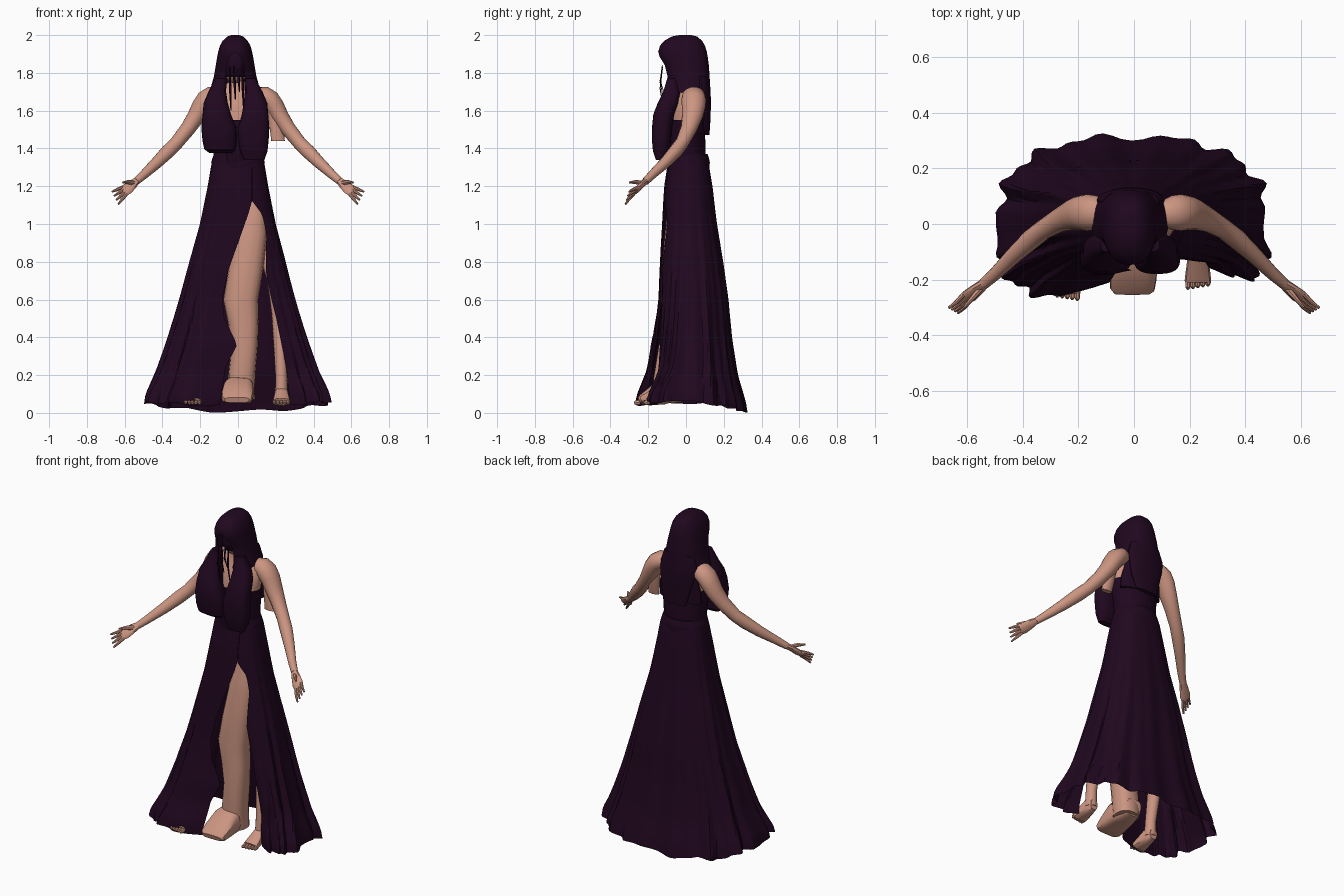
import bpy, bmesh, math
from mathutils import Vector


def material(name, rgb):
    m = bpy.data.materials.new(name)
    m.diffuse_color = (*rgb, 1)
    return m


CLOTH = material("dark plum cloth", (0.014, 0.0022, 0.0135))
SKIN = material("skin", (0.60, 0.30, 0.22))


def finish(name, bm, *mats, angle=35):
    bmesh.ops.recalc_face_normals(bm, faces=bm.faces)
    me = bpy.data.meshes.new(name)
    bm.to_mesh(me)
    bm.free()
    ob = bpy.data.objects.new(name, me)
    bpy.context.collection.objects.link(ob)
    for m in mats:
        me.materials.append(m)
    bpy.ops.object.select_all(action='DESELECT')
    ob.select_set(True)
    bpy.context.view_layer.objects.active = ob
    bpy.ops.object.shade_smooth_by_angle(angle=math.radians(angle))
    return ob


def bridge(bm, rows, closed):
    for a, b in zip(rows, rows[1:]):
        n = len(a)
        for i in range(n if closed else n - 1):
            j = (i + 1) % n
            bm.faces.new((a[i], a[j], b[j], b[i]))


def power(v, p):
    return math.copysign(abs(v) ** p, v)


def level(name, rings, mat, n=20, p=1.0):
    """Stack of horizontal oval rings: (x, y, z, half width, half depth)."""
    bm = bmesh.new()
    rows = []
    for x, y, z, w, d in rings:
        rows.append([bm.verts.new((x + w * power(math.cos(t), p), y + d * power(math.sin(t), p), z))
                     for t in (2 * math.pi * i / n for i in range(n))])
    bridge(bm, rows, True)
    bm.faces.new(rows[0])
    bm.faces.new(rows[-1])
    return finish(name, bm, mat)


def limb(name, pts, mat, ref, n=12, p=1.0):
    """Tube along points (x, y, z, radius along ref, other radius)."""
    bm = bmesh.new()
    P = [Vector(q[:3]) for q in pts]
    rows = []
    for i, q in enumerate(pts):
        t = (P[min(i + 1, len(P) - 1)] - P[max(i - 1, 0)]).normalized()
        u = (Vector(ref) - t * t.dot(Vector(ref))).normalized()
        v = t.cross(u)
        rows.append([bm.verts.new(P[i] + u * q[3] * power(math.cos(a), p) + v * q[4] * power(math.sin(a), p))
                     for a in (2 * math.pi * k / n for k in range(n))])
    bridge(bm, rows, True)
    bm.faces.new(rows[0])
    bm.faces.new(rows[-1])
    return finish(name, bm, mat)


def lookup(table, z):
    """Linear interpolation in rows sorted by falling z."""
    if z >= table[0][0]:
        return table[0][1:]
    for a, b in zip(table, table[1:]):
        if z >= b[0]:
            f = (a[0] - z) / (a[0] - b[0])
            return [u + (v - u) * f for u, v in zip(a[1:], b[1:])]
    return table[-1][1:]


# Skirt: flared pleated sheet, open along a front slit, squarer in front than behind
SHAPE = [(1.37, .125, -.09, .105), (1.32, .14, -.097, .12), (1.2, .16, -.115, .14),
         (1.0, .20, -.127, .163), (.8, .253, -.142, .195), (.6, .303, -.157, .222),
         (.4, .358, -.182, .24), (.2, .418, -.215, .268), (.05, .472, -.265, .305), (0, .482, -.272, .315)]
SLIT = [(1.12, .075, .077), (1.05, .055, .13), (.95, .02, .152), (.75, -.05, .15), (.6, -.08, .18),
        (.5, -.07, .205), (.35, .0, .235), (.22, -.06, .26), (0, -.09, .28)]
COLS, ROWS = 120, 44
bm = bmesh.new()
rows = []
for r in range(ROWS + 1):
    z = 1.37 * (1 - r / ROWS)
    w, yf, yb = lookup(SHAPE, z)
    xl, xr = lookup(SLIT, z)
    drop = 1 - z / 1.37
    pf = .85 - .3 * min(1, 1.5 * drop) - .07 * drop ** 3
    a0 = math.asin(power(xr / w, 1 / pf))
    a1 = 2 * math.pi + math.asin(power(xl / w, 1 / pf))
    row = []
    for c in range(COLS + 1):
        a = a0 + (a1 - a0) * c / COLS
        front = math.cos(a) > 0
        p = pf if front else .82
        edge = min(1, c / 8, (COLS - c) / 8)
        fold = 1 + edge * drop * (.03 * math.sin(13 * a + 2 * drop) + .025 * math.sin(23 * a + 1.3))
        s, k = power(math.sin(a), p), power(math.cos(a), p)
        y = (yf + yb) / 2 - k * (yb - yf) / 2 * fold
        # both slit edges swing back near the hem
        if front:
            if math.sin(a) > 0 and c < COLS / 2:
                y += .11 * drop ** 3 * max(0, 1 - (w * s - xr) / .17)
            else:
                y += .06 * drop ** 3 * max(0, 1 - (xl - w * s) / .18)
        hem = (.036 + .018 * math.cos(a) + .03 * math.sin(a) ** 2) * drop ** 5
        if r == ROWS:
            hem += .008 * math.sin(9 * a) - .01
        row.append(bm.verts.new((w * s * fold - .006 * drop, y, z + hem)))
    rows.append(row)
bridge(bm, rows, False)
finish("skirt", bm, CLOTH, angle=28)

# Waistband and bodice
level("waistband", [(0, .01, z, w, w * .82) for z, w in
                    ((1.30, .138), (1.325, .142), (1.345, .137), (1.37, .127))], CLOTH, 28)
level("bodice", [(0, .008, 1.33, .127, .097), (0, .005, 1.42, .135, .099),
                 (0, 0, 1.5, .145, .098), (0, 0, 1.55, .15, .095)], CLOTH, 28)
level("bodice_back", [(0, .05, 1.48, .14, .05), (0, .055, 1.56, .135, .05), (0, .06, 1.63, .118, .05),
                      (0, .06, 1.71, .10, .047)], CLOTH, 20)

# Upper chest, neck and head
level("chest", [(0, 0, 1.48, .135, .085), (0, 0, 1.58, .15, .085), (0, .01, 1.66, .155, .075),
                (0, .02, 1.71, .12, .06), (0, .01, 1.75, .05, .05), (0, 0, 1.82, .045, .045)], SKIN, 24)
bm = bmesh.new()
bmesh.ops.create_uvsphere(bm, u_segments=20, v_segments=14, radius=1)
for v in bm.verts:
    v.co = (v.co.x * .068 - .012, v.co.y * .085 - .01, v.co.z * .105 + 1.845)
for f in bm.faces:
    f.material_index = 1 if f.calc_center_median().z > 1.785 else 0
finish("head", bm, SKIN, CLOTH)

# Hood: shell with a face opening in front (z, half width, front y, back y, opening half width)
HOOD = [(2.0, .02, -.035, .03, 0), (1.993, .042, -.075, .058, 0), (1.97, .066, -.115, .085, 0),
        (1.945, .08, -.137, .1, 0), (1.912, .09, -.147, .11, 0), (1.885, .095, -.143, .115, .03),
        (1.84, .103, -.12, .121, .046), (1.78, .113, -.105, .125, .052),
        (1.73, .127, -.108, .128, .055), (1.695, .138, -.115, .13, .052)]
bm = bmesh.new()
rows = []
for z, w, yf, yb, gap in HOOD:
    a0 = math.asin((gap / w) ** (1 / .85))
    rows.append([])
    for i in range(41):
        a = a0 + (2 * math.pi - 2 * a0) * i / 40
        y = (yf + yb) / 2 - power(math.cos(a), .85) * (yb - yf) / 2
        rows[-1].append(bm.verts.new((-.015 + w * power(math.sin(a), .85), y, z)))
bridge(bm, rows, False)
bm.faces.new(rows[0])
bmesh.ops.remove_doubles(bm, verts=bm.verts, dist=.0005)
finish("hood", bm, CLOTH, angle=50)

# Hood cloth falling behind and in two lappets over the chest
level("hood_back_drape", [(-.012, .08, 1.78, .1, .043), (-.012, .085, 1.71, .122, .045),
                          (-.008, .092, 1.64, .115, .04), (0, .1, 1.56, .10, .03),
                          (0, .112, 1.47, .075, .012)], CLOTH)
level("left_lappet", [(-.09, -.075, 1.77, .03, .025), (-.11, -.075, 1.7, .047, .045),
                      (-.118, -.095, 1.64, .064, .055), (-.112, -.118, 1.58, .075, .055),
                      (-.102, -.127, 1.51, .092, .053), (-.098, -.125, 1.44, .09, .05),
                      (-.096, -.12, 1.395, .082, .045), (-.09, -.115, 1.375, .06, .02)], CLOTH, 24, .75)
level("right_lappet", [(.062, -.075, 1.77, .03, .025), (.083, -.075, 1.7, .047, .045),
                       (.093, -.095, 1.64, .062, .055), (.09, -.118, 1.58, .07, .055),
                       (.083, -.127, 1.51, .083, .053), (.082, -.13, 1.44, .08, .05),
                       (.084, -.13, 1.385, .072, .045), (.085, -.14, 1.34, .055, .02)], CLOTH, 24, .75)
level("centre_panel", [(-.01, -.085, 1.32, .05, .02), (-.01, -.1, 1.42, .05, .025),
                       (-.01, -.1, 1.51, .025, .02)], CLOTH, 12)

# Fine strands hanging before the face
for i, (x, top, low) in enumerate([(-.045, 1.83, 1.6), (-.022, 1.84, 1.66), (0, 1.82, 1.7), (.022, 1.84, 1.6)]):
    limb(f"strand_{i + 1}", [(x, -.125, top, .004, .003), (x + .004, -.137, (top + low) / 2, .007, .003),
                             (x + .008, -.118, low, .003, .002)], CLOTH, (1, 0, 0), 6)

# Arms and spread hands
for s, side in ((-1, "left"), (1, "right")):
    def m(pts):
        return [(s * q[0], *q[1:]) for q in pts]
    limb(side + "_arm", m([(.11, .035, 1.68, .05, .045), (.14, .04, 1.677, .062, .053),
                           (.17, .041, 1.657, .066, .054), (.195, .04, 1.62, .062, .052),
                           (.222, .033, 1.57, .055, .047), (.265, .015, 1.505, .044, .041),
                           (.325, -.02, 1.43, .036, .037), (.37, -.055, 1.385, .036, .038),
                           (.43, -.11, 1.325, .03, .032), (.5, -.18, 1.26, .023, .024),
                           (.54, -.215, 1.225, .02, .02)]), SKIN, (0, 1, 0), 14)
    limb(side + "_palm", m([(.535, -.21, 1.23, .018, .018), (.56, -.232, 1.21, .028, .015),
                            (.59, -.257, 1.183, .034, .014), (.61, -.272, 1.168, .03, .01)]),
         SKIN, (s * .45, .55, .75), 10)
    for k in range(4):
        f = k - 1.5
        bx, by, bz = .602 + .007 * f, -.265 + .008 * f, 1.176 + .012 * f
        tx, ty, tz = .650 + .011 * f, -.311 + .006 * f, 1.138 + .022 * f
        limb(f"{side}_finger_{k + 1}", m([(bx, by, bz, .01, .009),
                                          ((bx + tx) / 2, (by + ty) / 2 - .004, (bz + tz) / 2, .009, .008),
                                          (tx, ty, tz, .005, .005)]), SKIN, (0, 0, 1), 7)
    limb(side + "_thumb", m([(.55, -.23, 1.215, .013, .012), (.58, -.265, 1.222, .012, .01),
                             (.61, -.3, 1.22, .005, .005)]), SKIN, (0, 0, 1), 7)

# Loose flesh under the right upper arm
level("right_underarm", [(.212, .012, 1.44, .036, .016), (.205, .02, 1.5, .036, .025),
                         (.19, .03, 1.6, .035, .03)], SKIN, 12)

# Forward leg showing through the slit, with its broad foot
level("front_leg", [(.02, -.045, .07, .07, .07), (.02, -.055, .2, .072, .07), (.035, -.06, .35, .07, .07),
                    (.028, -.06, .48, .082, .07), (.015, -.06, .6, .093, .07), (.04, -.055, .75, .092, .073),
                    (.07, -.037, .95, .085, .075), (.085, -.03, 1.05, .065, .07), (.085, -.02, 1.12, .05, .065)],
      SKIN, 16, .8)
limb("front_foot", [(.01, .01, .11, .05, .05), (.008, -.06, .125, .072, .075), (.003, -.12, .118, .08, .068),
                    (-.003, -.19, .09, .085, .04), (-.006, -.235, .073, .08, .025), (-.006, -.25, .068, .065, .015)],
     SKIN, (1, 0, 0), 16, .6)

# Side legs and feet under the skirt
for x, dy, side in ((.23, 0, "right"), (-.24, -.04, "left")):
    s = 1 if x > 0 else -1
    level(side + "_leg", [(x, -.105 + dy, .08, .035, .035), (x, -.1 + dy, .18, .031, .033),
                          (x - s * .005, -.08 + dy * .6, .35, .036, .042), (x - s * .02, -.045, .52, .032, .045),
                          (x - s * .045, -.01, .7, .03, .045), (x - s * .11, .03, .95, .05, .06)], SKIN, 14)
    limb(side + "_foot", [(x, -.075 + dy, .085, .025, .03), (x, -.12 + dy, .09, .037, .045),
                          (x, -.17 + dy, .07, .044, .03), (x, -.205 + dy, .058, .048, .02)],
         SKIN, (1, 0, 0), 12, .8)
    for k in range(5):
        tx = x + s * (.036 - .018 * k)
        limb(f"{side}_toe_{k + 1}", [(tx, -.2 + dy, .057, .011, .014), (tx, -.215 + dy - .003 * k, .054, .010, .012),
                                     (tx, -.222 + dy - .003 * k, .05, .005, .006)], SKIN, (1, 0, 0), 7)
